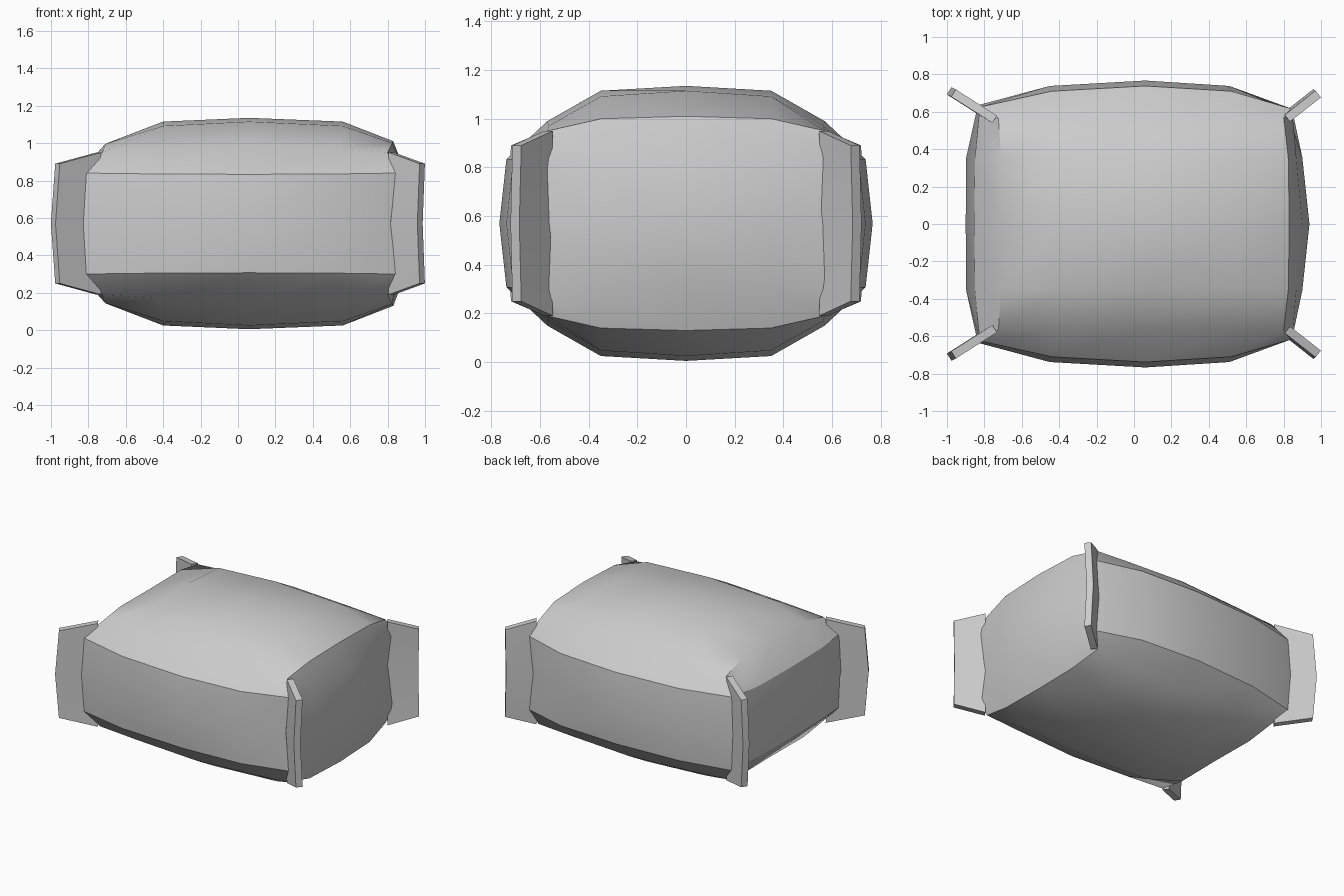
import bpy, bmesh
from mathutils import Vector

if "Cube" in bpy.data.objects:
    bpy.data.objects.remove(bpy.data.objects["Cube"])

ZC = 0.57  # mid height; everything mirrors about it

# Quarter rings from top middle to side middle: (x, y, height above mid)
sections = [
    [(-.70, 0, .43), (-.71, .35, .425), (-.725, .565, .38), (-.825, .625, .27), (-.835, .635, 0)],
    [(-.40, 0, .545), (-.40, .35, .522), (-.42, .565, .40), (-.44, .71, .265), (-.45, .738, 0)],
    [(.06, 0, .565), (.06, .35, .545), (.06, .57, .42), (.06, .738, .263), (.06, .767, 0)],
    [(.56, 0, .545), (.56, .35, .522), (.54, .565, .40), (.52, .71, .265), (.51, .738, 0)],
    [(.83, 0, .44), (.825, .35, .43), (.80, .57, .38), (.845, .615, .27), (.815, .61, 0)],
]


def finish(bm, name, angle):
    bmesh.ops.recalc_face_normals(bm, faces=bm.faces[:])
    me = bpy.data.meshes.new(name)
    bm.to_mesh(me)
    bm.free()
    ob = bpy.data.objects.new(name, me)
    bpy.context.collection.objects.link(ob)
    bpy.ops.object.select_all(action='DESELECT')
    bpy.context.view_layer.objects.active = ob
    ob.select_set(True)
    bpy.ops.object.shade_smooth_by_angle(angle=angle)
    return ob


def full_ring(q):
    # mirror the quarter into a closed ring of 16 points
    right = q + [(x, y, -h) for x, y, h in q[-2::-1]]
    left = [(x, -y, h) for x, y, h in right[-2:0:-1]]
    return [Vector((x, y, ZC + h)) for x, y, h in right + left]


def end_cap(bm, ring, inner):
    # 5 x 5 grid whose border is the end ring
    rim = {}
    cells = [(2, 0), (3, 0), (4, 0), (4, 1), (4, 2), (4, 3), (4, 4), (3, 4),
             (2, 4), (1, 4), (0, 4), (0, 3), (0, 2), (0, 1), (0, 0), (1, 0)]
    for c, v in zip(cells, ring):
        rim[c] = v
    for i in (1, 2, 3):
        for j in (1, 2, 3):
            x = inner[abs(j - 2)][abs(i - 2)]
            rim[i, j] = bm.verts.new((x, (i - 2) * .355, ZC + (2 - j) * .262))
    for i in range(4):
        for j in range(4):
            bm.faces.new((rim[i, j], rim[i + 1, j], rim[i + 1, j + 1], rim[i, j + 1]))


# Puffed body
bm = bmesh.new()
rings = [[bm.verts.new(p) for p in full_ring(s)] for s in sections]
for a, b in zip(rings, rings[1:]):
    for k in range(16):
        n = (k + 1) % 16
        bm.faces.new((a[k], a[n], b[n], b[k]))
end_cap(bm, rings[0], [(-.90, -.897), (-.855, -.85)])
end_cap(bm, rings[-1], [(.938, .90), (.90, .868)])
finish(bm, "puffed_body", 0.54)


def corner_fin(name, inner, outer, mid, sy):
    # thin upright plate pointing out of a vertical corner
    a, b = Vector((*inner, 0)), Vector((*outer, 0))
    n = Vector((a.y - b.y, b.x - a.x, 0)).normalized() * .023
    m = Vector((*mid, 0))
    prof = [(a, .38), (b, .32), (b + m, 0), (b, -.32), (a, -.38), (a + m, 0)]
    bm = bmesh.new()
    sides = []
    for s in (1, -1):
        row = []
        for p, h in prof:
            q = p + n * s
            row.append(bm.verts.new((q.x, q.y * sy, ZC + h)))
        sides.append(row)
        bm.faces.new((row[0], row[1], row[2], row[5]))
        bm.faces.new((row[5], row[2], row[3], row[4]))
    for k in range(6):
        j = (k + 1) % 6
        bm.faces.new((sides[0][k], sides[0][j], sides[1][j], sides[1][k]))
    finish(bm, name, 0.5)


# Corner fins
for side, sy in (("front", -1), ("back", 1)):
    corner_fin(side + "_left_fin", (-.745, .56), (-.965, .70), (-.023, .012), sy)
    corner_fin(side + "_right_fin", (.82, .565), (.985, .695), (-.012, .008), sy)
